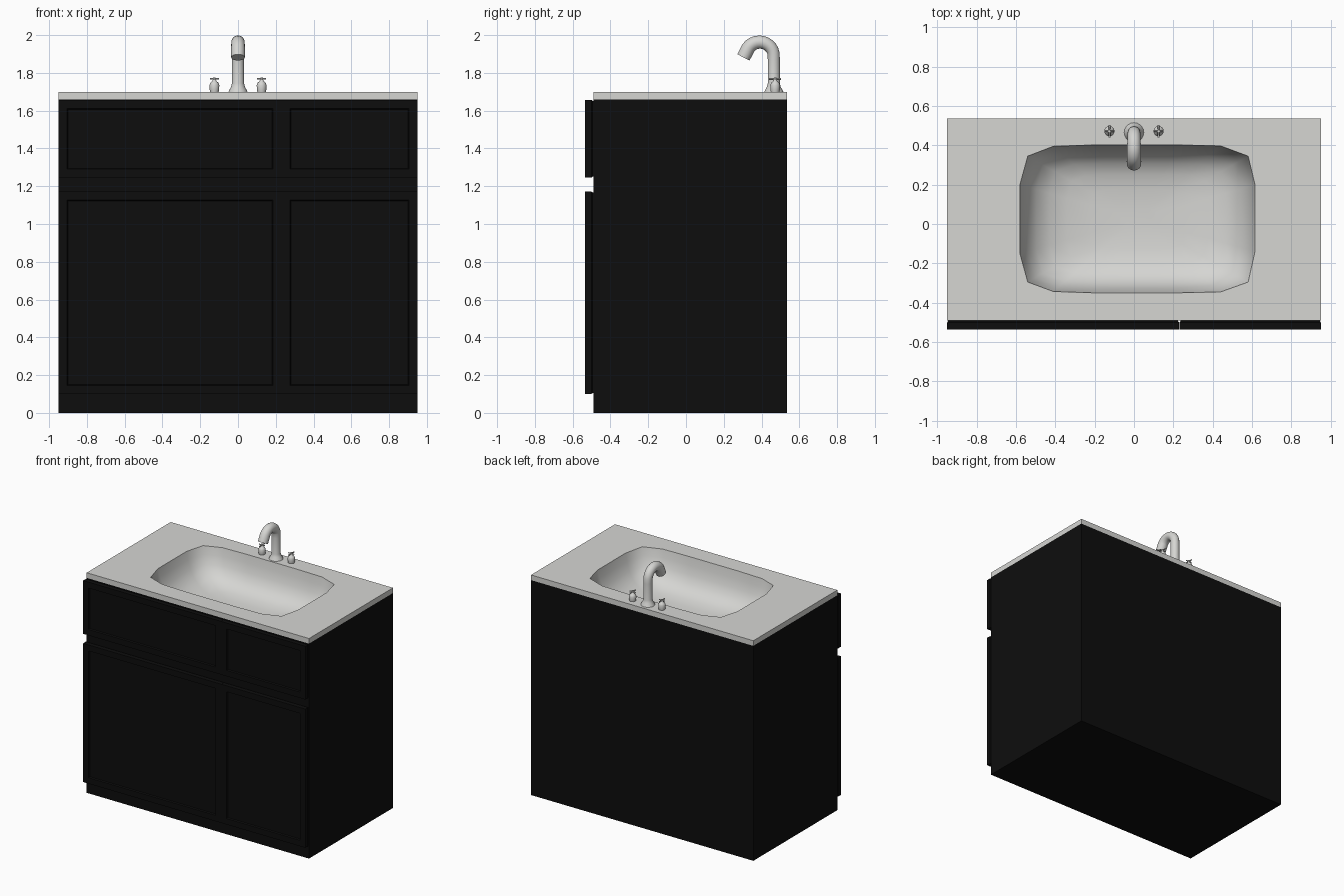
import bpy, bmesh, math
from mathutils import Vector

if "Cube" in bpy.data.objects:
    bpy.data.objects.remove(bpy.data.objects["Cube"])


def material(name, rgb):
    m = bpy.data.materials.new(name)
    m.diffuse_color = (*rgb, 1)
    m.use_nodes = True
    m.node_tree.nodes["Principled BSDF"].inputs["Base Color"].default_value = m.diffuse_color
    return m


BLACK = material("black cabinet", (0.004, 0.004, 0.004))
STONE = material("light grey ceramic", (0.67, 0.67, 0.65))


def finish(bm, name, mat, smooth=None):
    me = bpy.data.meshes.new(name)
    bm.to_mesh(me)
    bm.free()
    me.materials.append(mat)
    ob = bpy.data.objects.new(name, me)
    bpy.context.collection.objects.link(ob)
    if smooth:
        bpy.ops.object.select_all(action='DESELECT')
        bpy.context.view_layer.objects.active = ob
        ob.select_set(True)
        bpy.ops.object.shade_smooth_by_angle(angle=math.radians(smooth))
    return ob


def loft(bm, rings, start=True, end=True):
    """Skin a list of equal point rings, optionally capping the ends."""
    vs = [[bm.verts.new(p) for p in r] for r in rings]
    n = len(vs[0])
    for a, b in zip(vs, vs[1:]):
        for k in range(n):
            bm.faces.new((a[k], a[(k + 1) % n], b[(k + 1) % n], b[k]))
    if start:
        bm.faces.new(vs[0][::-1])
    if end:
        bm.faces.new(vs[-1])
    return vs


def rect(x0, x1, y, z0, z1):
    return [(x0, y, z0), (x0, y, z1), (x1, y, z1), (x1, y, z0)]


def tube(bm, path, n=20):
    """Round tube along (y, z, radius) stations in the x = 0 plane."""
    rings = []
    for i, (y, z, r) in enumerate(path):
        a, b = path[max(i - 1, 0)], path[min(i + 1, len(path) - 1)]
        t = Vector((0, b[0] - a[0], b[1] - a[1])).normalized()
        u = Vector((1, 0, 0))
        v = t.cross(u)
        rings.append([Vector((0, y, z)) + r * (math.cos(2 * math.pi * k / n) * u
                      + math.sin(2 * math.pi * k / n) * v) for k in range(n)])
    loft(bm, rings)


# Cabinet carcass, open under the counter so the basin can hang inside
X, YF, YB, ZC, ZT = 0.95, -0.49, 0.535, 1.66, 1.70
foot = [(-X, YF), (X, YF), (X, YB), (-X, YB)]
bm = bmesh.new()
loft(bm, [[(x, y, z) for x, y in foot] for z in (0, ZC)], end=False)
finish(bm, "cabinet_body", BLACK)

# Shaker doors and drawer fronts: chamfered back edge, recessed panel
for name, x0, x1 in (("wide", -X, 0.23), ("narrow", 0.23, X)):
    for kind, z0, z1 in (("door", 0.10, 1.172), ("drawer_front", 1.245, 1.657)):
        c, f = 0.006, 0.046
        rings = [rect(x0 + i, x1 - i, y, z0 + i, z1 - i) for i, y in
                 ((c, YF), (c, -0.494), (0.0005, -0.50), (0.0005, -0.535),
                  (f, -0.535), (f + 0.004, -0.522))]
        bm = bmesh.new()
        loft(bm, rings)
        bmesh.ops.recalc_face_normals(bm, faces=bm.faces)
        finish(bm, f"{name}_{kind}", BLACK)

# Basin outline, counter-clockwise from above
CX, CY = 0.018, 0.027
rim = [(-0.58, -0.15), (-0.54, -0.295), (-0.41, -0.343), (-0.2, -0.35),
       (0.22, -0.35), (0.44, -0.345), (0.58, -0.295), (0.615, -0.14),
       (0.615, 0.2), (0.58, 0.345), (0.44, 0.397), (0.22, 0.402),
       (-0.2, 0.402), (-0.41, 0.395), (-0.54, 0.345), (-0.58, 0.2)]

# Countertop with the sink opening
bm = bmesh.new()
outer = loft(bm, [[(x, y, z) for x, y in foot] for z in (ZC, ZT)], False, False)[1]
inner = [bm.verts.new((x, y, ZT)) for x, y in rim]
edges = []
for loop in (outer, inner):
    for a, b in zip(loop, loop[1:] + loop[:1]):
        edges.append(bm.edges.get((a, b)) or bm.edges.new((a, b)))
top = bmesh.ops.triangle_fill(bm, edges=edges, use_beauty=True, normal=(0, 0, 1))
for g in top["geom"]:
    if isinstance(g, bmesh.types.BMFace):
        g.normal_update()
        if g.normal.z < 0:
            g.normal_flip()
finish(bm, "countertop", STONE)

# Basin bowl
bm = bmesh.new()
bowl = ((1, 0), (0.975, 0.06), (0.93, 0.125), (0.86, 0.18), (0.75, 0.222),
        (0.6, 0.248), (0.4, 0.262), (0.15, 0.268))
loft(bm, [[(CX + (x - CX) * s, CY + (y - CY) * s, ZT - d) for x, y in rim]
          for s, d in bowl], start=False)
finish(bm, "basin", STONE, 60)

# Faucet: flared foot, riser, gooseneck bend and spout
path = [(0.465, ZT, 0.05), (0.465, 1.708, 0.047), (0.465, 1.725, 0.037),
        (0.465, 1.745, 0.032), (0.465, 1.87, 0.032)]
for k in range(1, 12):
    a = math.radians(k * 13)
    path.append((0.39 + 0.075 * math.cos(a), 1.888 + 0.075 * math.sin(a),
                 0.032 + 0.0004 * k))
path += [(0.318, 1.909, 0.037), (0.304, 1.882, 0.036)]
bm = bmesh.new()
tube(bm, path)
bmesh.ops.recalc_face_normals(bm, faces=bm.faces)
finish(bm, "faucet", STONE, 50)

# Tap handles: turned body with a small cross on top
for name, hx in (("left", -0.125), ("right", 0.125)):
    bm = bmesh.new()
    tube(bm, [(0.472, z, r) for z, r in
              ((ZT, 0.023), (1.712, 0.025), (1.735, 0.026), (1.748, 0.021),
               (1.756, 0.011), (1.764, 0.008), (1.776, 0.007))], 16)
    tube(bm, [(0.472 + d, 1.768, r) for d, r in
              ((-0.032, 0.005), (0, 0.004), (0.032, 0.005))], 8)
    n = len(bm.verts)
    bar = [[(x, 0.472 + 0.004 * math.cos(k * math.pi / 4),
             1.768 + 0.004 * math.sin(k * math.pi / 4)) for k in range(8)]
           for x in (-0.024, 0.024)]
    loft(bm, bar)
    bmesh.ops.recalc_face_normals(bm, faces=bm.faces)
    finish(bm, f"{name}_tap_handle", STONE, 50).location.x = hx
